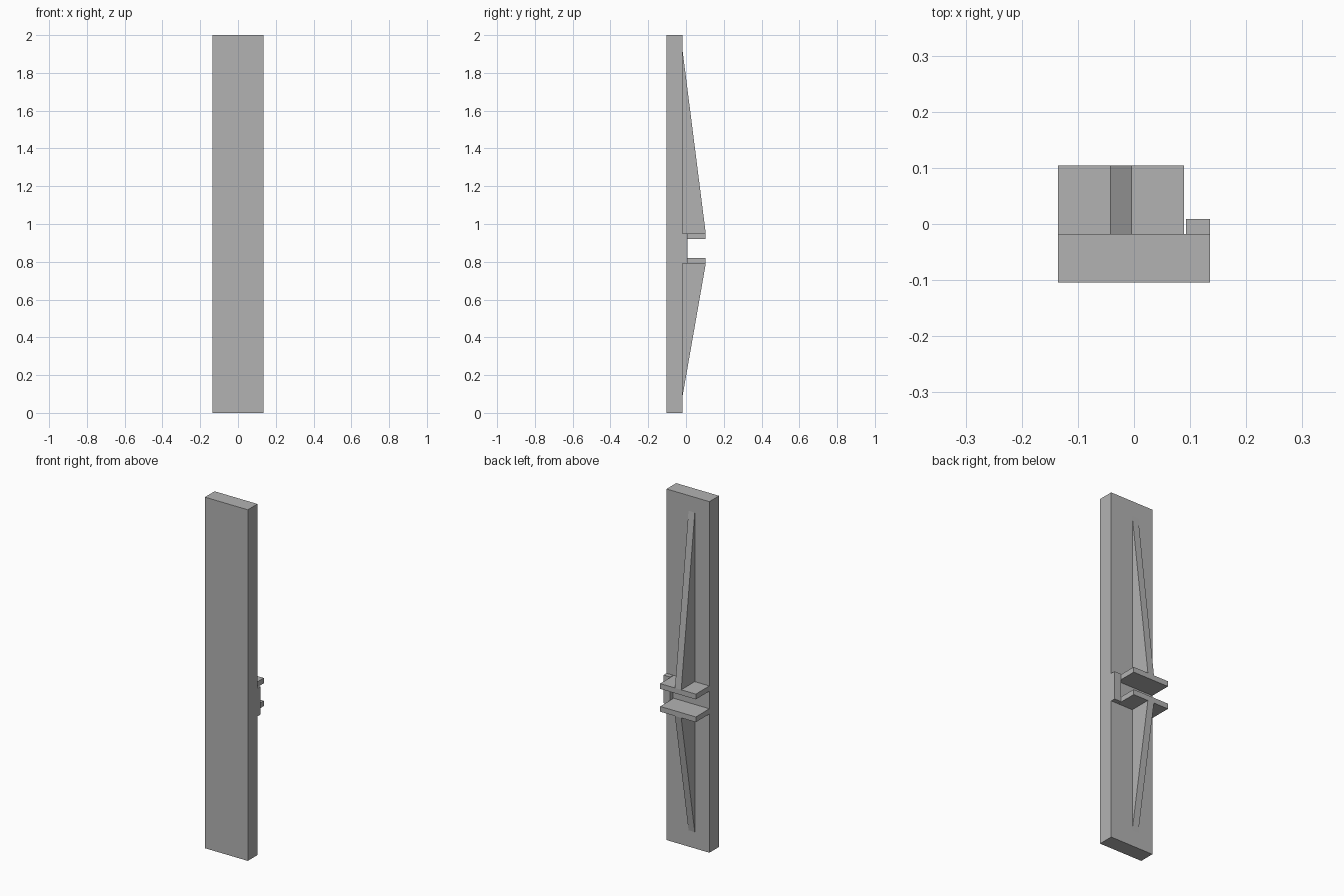
import bpy
import bmesh

cube = bpy.data.objects.get("Cube")
if cube:
    bpy.data.objects.remove(cube, do_unlink=True)

GREY = (0.45, 0.45, 0.45, 1.0)
grey = bpy.data.materials.new("plain grey")
grey.use_nodes = True
grey.diffuse_color = GREY
grey.node_tree.nodes["Principled BSDF"].inputs["Base Color"].default_value = GREY


def extrude_profile(name, profile, x0, x1):
    """Sweep a (y, z) profile along x from x0 to x1."""
    bm = bmesh.new()
    face = bm.faces.new([bm.verts.new((x0, y, z)) for y, z in profile])
    swept = bmesh.ops.extrude_face_region(bm, geom=[face])["geom"]
    verts = [g for g in swept if isinstance(g, bmesh.types.BMVert)]
    bmesh.ops.translate(bm, verts=verts, vec=(x1 - x0, 0, 0))
    bmesh.ops.recalc_face_normals(bm, faces=bm.faces)
    mesh = bpy.data.meshes.new(name)
    bm.to_mesh(mesh)
    bm.free()
    mesh.materials.append(grey)
    obj = bpy.data.objects.new(name, mesh)
    bpy.context.collection.objects.link(obj)
    return obj


def box(name, x0, x1, y0, y1, z0, z1):
    return extrude_profile(name, [(y0, z0), (y1, z0), (y1, z1), (y0, z1)], x0, x1)


SIDE = 0.135      # half width of the board
DEPTH = 0.1045    # half depth overall
BACK = -0.0175    # rear surface of the board

# Tall backing board
box("board", -SIDE, SIDE, -DEPTH, BACK, 0, 2)

# Two shelves, each braced by a tapering rib
for side, inner, outer, tip in (("upper", 0.92, 0.95, 1.913),
                                ("lower", 0.82, 0.79, 0.093)):
    box(side + "_shelf", -SIDE, 0.0895, BACK, DEPTH, inner, outer)
    extrude_profile(side + "_rib",
                    [(BACK, outer), (DEPTH, outer), (BACK, tip)],
                    -0.043, -0.0035)

# Small stop block beside the shelves
box("stop_block", 0.093, SIDE, BACK, 0.009, 0.79, 0.95)
